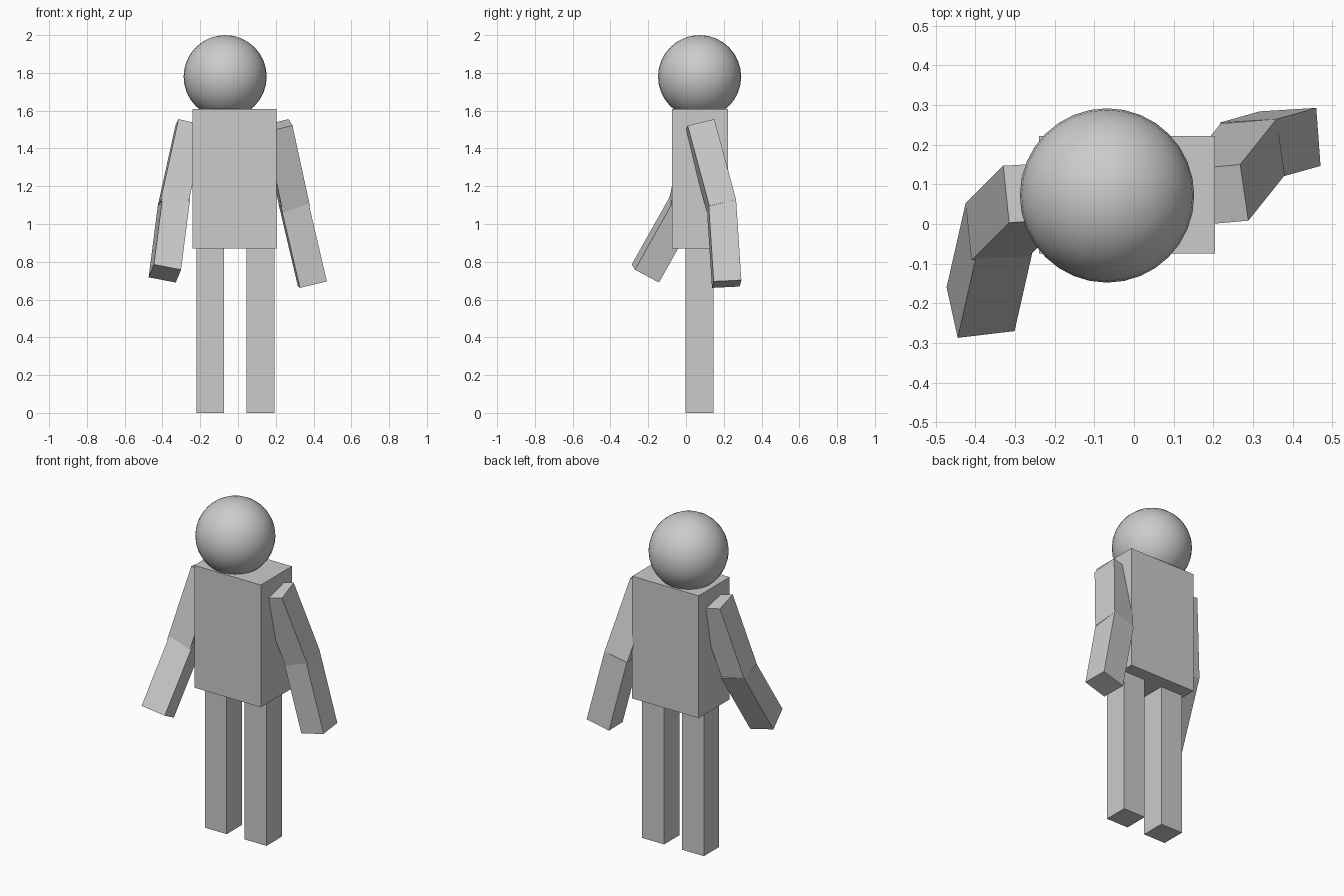
import bpy
from mathutils import Vector, Matrix

if "Cube" in bpy.data.objects:
    bpy.data.objects.remove(bpy.data.objects["Cube"])

grey = bpy.data.materials.new("plain_grey")
grey.diffuse_color = (0.6, 0.6, 0.6, 1)
grey.use_nodes = True
grey.node_tree.nodes["Principled BSDF"].inputs["Base Color"].default_value = grey.diffuse_color
W = 0.147  # limb thickness


def block(name, matrix):
    """Unit cube placed by a matrix."""
    bpy.ops.mesh.primitive_cube_add(size=1)
    ob = bpy.context.object
    ob.name = name
    ob.data.transform(matrix)
    if matrix.determinant() < 0:
        ob.data.flip_normals()
    ob.data.materials.append(grey)
    return ob


def box(name, lo, hi):
    """Upright box between two corners."""
    lo, hi = Vector(lo), Vector(hi)
    block(name, Matrix.Translation((lo + hi) / 2) @ Matrix.Diagonal((*(hi - lo), 1)))


def limb(name, start, end, forward, side):
    """Tilted square bar; start and end are on its outer back edge."""
    start, end, forward = Vector(start), Vector(end), Vector(forward)
    d = end - start
    f = (forward - forward.project(d)).normalized() * W
    inward = d.cross(f).normalized() * W
    if inward.x * side > 0:
        inward.negate()
    m = Matrix((d, f, inward)).transposed().to_4x4()
    m.translation = start + (d + f + inward) / 2
    block(name, m)


# Torso
box("torso", (-0.24, -0.075, 0.87), (0.205, 0.222, 1.61))

# Legs, each with a thigh and a shin
for label, x in (("left", -0.221), ("right", 0.045)):
    box(label + "_shin", (x, -0.002, 0), (x + W, W - 0.002, 0.44))
    box(label + "_thigh", (x, -0.002, 0.44), (x + W, W - 0.002, 0.88))

# Right arm swings back
limb("right_upper_arm", (0.268, 0.15, 1.555), (0.36, 0.265, 1.13), (0.02, -0.145, -0.03), 1)
limb("right_forearm", (0.36, 0.265, 1.13), (0.46, 0.293, 0.703), (0.01, -0.146, -0.004), 1)

# Left arm swings forward
limb("left_upper_arm", (-0.33, 0.147, 1.527), (-0.425, 0.052, 1.095), (0.015, -0.147, 0.028), -1)
limb("left_forearm", (-0.425, 0.052, 1.095), (-0.473, -0.16, 0.718), (0.028, -0.13, 0.065), -1)

# Head
bpy.ops.mesh.primitive_uv_sphere_add(segments=32, ring_count=16, radius=0.22,
                                     location=(-0.068, 0.072, 1.78))
head = bpy.context.object
head.name = "head"
head.data.materials.append(grey)
bpy.ops.object.shade_smooth()
